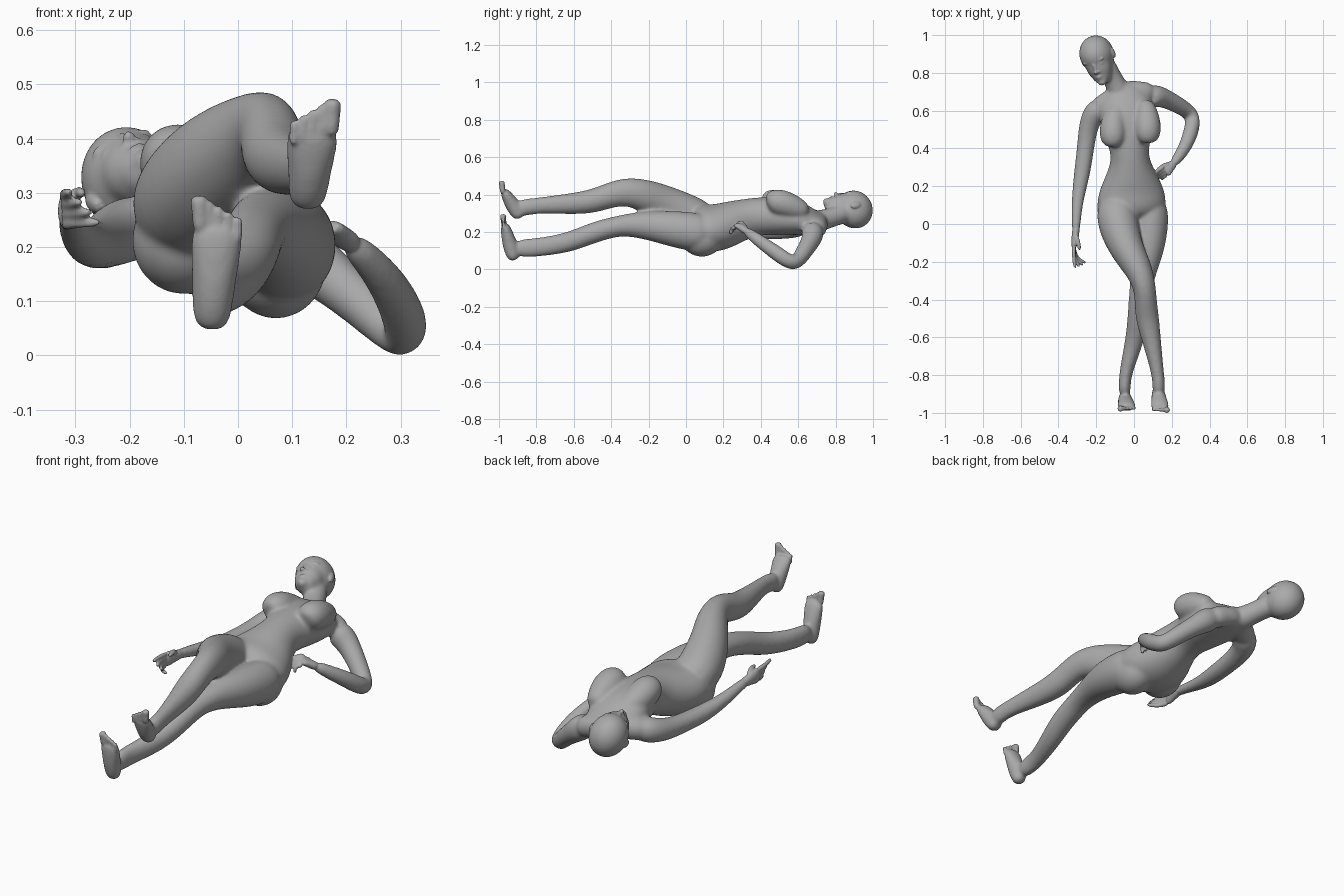
import bpy
import bmesh
import math
from mathutils import Vector, Matrix

if "Cube" in bpy.data.objects:
    bpy.data.objects.remove(bpy.data.objects["Cube"], do_unlink=True)

# One matte grey for the whole figure
COLOUR = (0.4, 0.4, 0.4, 1.0)
grey = bpy.data.materials.new("matte_grey")
grey.use_nodes = True
grey.diffuse_color = COLOUR
grey.node_tree.nodes["Principled BSDF"].inputs["Base Color"].default_value = COLOUR

SIDES = 12
SWELL = 1.06  # makes up for the shrinkage of rounding and softening


def loft(bm, sections, up=(0, 0, 1)):
    """Closed tube through (x, y, z, half width, half depth) sections."""
    points = [Vector(s[:3]) for s in sections]
    rings = []
    for i, section in enumerate(sections):
        ahead = points[min(i + 1, len(points) - 1)]
        behind = points[max(i - 1, 0)]
        tangent = (ahead - behind).normalized()
        side = tangent.cross(Vector(up)).normalized()
        top = side.cross(tangent)
        wide, deep = section[3] * SWELL, section[-1] * SWELL
        ring = []
        for k in range(SIDES):
            a = math.tau * k / SIDES
            ring.append(bm.verts.new(points[i] + side * wide * math.cos(a)
                                     + top * deep * math.sin(a)))
        rings.append(ring)
    for lower, upper in zip(rings, rings[1:]):
        for k in range(SIDES):
            n = (k + 1) % SIDES
            bm.faces.new((lower[k], lower[n], upper[n], upper[k]))
    bm.faces.new(rings[0])
    bm.faces.new(rings[-1])


def ball(bm, centre, radii, frame=Matrix()):
    matrix = frame @ Matrix.Translation(centre) @ Matrix.Diagonal((*radii, 1))
    bmesh.ops.create_uvsphere(bm, u_segments=20, v_segments=14, radius=1, matrix=matrix)


def make_object(name, bm):
    mesh = bpy.data.meshes.new(name)
    bm.to_mesh(mesh)
    bm.free()
    obj = bpy.data.objects.new(name, mesh)
    bpy.context.collection.objects.link(obj)
    return obj


def fuse(obj, voxel, passes):
    """Join overlapping volumes into one soft skin."""
    skin = obj.modifiers.new("fuse", "REMESH")
    skin.mode = "VOXEL"
    skin.voxel_size = voxel
    skin.use_smooth_shade = True
    soften = obj.modifiers.new("soften", "SMOOTH")
    soften.factor = 0.5
    soften.iterations = passes


def bake(bm, voxel=0, passes=0):
    """Rounded, optionally fused, mesh of the given parts."""
    bmesh.ops.recalc_face_normals(bm, faces=bm.faces)
    obj = make_object("draft", bm)
    obj.modifiers.new("round", "SUBSURF").levels = 2
    if voxel:
        fuse(obj, voxel, passes)
    graph = bpy.context.evaluated_depsgraph_get()
    mesh = bpy.data.meshes.new_from_object(obj.evaluated_get(graph))
    bpy.data.objects.remove(obj, do_unlink=True)
    return mesh


core = bmesh.new()     # large forms, softened strongly
details = bmesh.new()  # fingers, toes and face, softened lightly

# Torso
loft(core, [
    (-.005, .01, .23, .11, .08), (-.012, .08, .22, .187, .125),
    (-.013, .17, .22, .175, .125), (-.015, .25, .25, .138, .115),
    (-.02, .33, .274, .1, .103), (-.025, .4, .285, .1, .1),
    (-.03, .48, .285, .13, .1), (-.035, .57, .28, .145, .095),
    (-.045, .64, .265, .145, .078), (-.06, .7, .25, .1, .056),
    (-.075, .75, .255, .05, .045)], up=(.15, 0, 1))

# Breasts slope down from the collar
for x, y in ((-.112, .475), (.072, .495)):
    loft(core, [(x * .8, y + .16, .3, .04), (x * .9, y + .1, .325, .06),
                (x, y + .04, .348, .07), (x, y - .01, .362, .07),
                (x, y - .045, .362, .058), (x, y - .065, .355, .035)])
ball(core, (.07, .085, .167), (.095, .115, .1))
ball(core, (-.1, .085, .212), (.098, .115, .1))

# Shoulder slopes and neck
loft(core, [(-.07, .72, .25, .045), (.03, .705, .235, .05), (.1, .69, .2, .058)])
loft(core, [(-.07, .71, .25, .045), (-.13, .65, .25, .055), (-.21, .6, .235, .058)])
loft(core, [(-.07, .67, .25, .065), (-.095, .74, .265, .053),
            (-.13, .8, .285, .051), (-.165, .87, .31, .056)])

# Right leg, crossing over the left
loft(core, [
    (-.1, .14, .25, .1, .09), (-.088, 0, .29, .11, .113),
    (-.04, -.135, .357, .088, .1), (.026, -.24, .402, .073, .084),
    (.057, -.33, .417, .058, .074), (.063, -.42, .392, .058, .066),
    (.07, -.5, .363, .062, .063), (.092, -.61, .35, .05, .057),
    (.122, -.77, .343, .034, .043), (.132, -.84, .335, .033, .044),
    (.13, -.9, .325, .034, .046)])

# Left leg, straight and lower
loft(core, [
    (.082, .14, .19, .095, .1), (.09, 0, .205, .094, .103),
    (.077, -.135, .227, .083, .086), (.05, -.25, .239, .067, .07),
    (.035, -.35, .234, .058, .054), (.026, -.43, .216, .056, .055),
    (.02, -.52, .187, .055, .054), (0, -.63, .142, .048, .053),
    (-.04, -.77, .12, .035, .05), (-.05, -.84, .115, .031, .05),
    (-.05, -.91, .11, .034, .046)])

# Left arm, bent with the hand at the hip
loft(core, [
    (.07, .67, .22, .06), (.12, .68, .185, .06), (.165, .665, .148, .05),
    (.22, .637, .104, .045), (.27, .608, .058, .042), (.306, .577, .03, .041),
    (.313, .53, .053, .042), (.291, .45, .111, .039), (.25, .37, .168, .032),
    (.2, .31, .215, .025)])

# Right arm, hanging along the side
loft(core, [
    (-.16, .63, .245, .06), (-.22, .585, .228, .06), (-.245, .5, .21, .05),
    (-.257, .4, .205, .045), (-.27, .3, .205, .044), (-.287, .2, .215, .038),
    (-.302, .1, .237, .03), (-.306, 0, .258, .024), (-.309, -.05, .264, .02, .025)])

# Head, built upright in its own frame: x across, y to the crown, z to the face
up = Vector((-.36, .9, .2)).normalized()
across = up.cross(Vector((-.3, -.25, .92))).normalized()
facing = across.cross(up)
frame = Matrix((across, up, facing)).transposed().to_4x4()
frame.translation = (-.198, .9, .32)
ball(core, (0, 0, 0), (.092, .102, .105), frame)
ball(core, (0, -.055, .035), (.07, .092, .066), frame)
ball(core, (0, -.095, .045), (.055, .063, .05), frame)
ball(core, (0, -.138, .075), (.026, .022, .024), frame)
ball(details, (0, -.072, .104), (.012, .01, .015), frame)
ball(details, (0, -.05, .094), (.009, .036, .014), frame)
ball(details, (0, -.102, .087), (.021, .006, .013), frame)
ball(details, (0, -.113, .085), (.018, .006, .013), frame)
for s in (-1, 1):
    ball(details, (s * .034, -.014, .08), (.027, .008, .014), frame)
    ball(details, (s * .034, -.036, .078), (.017, .008, .013), frame)
    ball(details, (s * .013, -.074, .093), (.007, .007, .01), frame)
    ball(details, (s * .088, -.02, -.005), (.01, .03, .018), frame)


# Feet: heel to toe base, then five toes from big to small
def foot(heel, toe, inner):
    heel, toe = Vector(heel), Vector(toe)
    profile = ((0, .028, .022), (.15, .037, .038), (.45, .04, .041),
               (.75, .049, .031), (1, .049, .019))
    loft(core, [(*heel.lerp(toe, t), w, d) for t, w, d in profile], up=(0, 1, 0))
    along = Vector((.05 * inner, -.1, 1)).normalized()
    for i in range(5):
        root = toe + Vector((inner * (.032 - .0175 * i), 0, -.016 - .005 * i))
        size = .0155 if i == 0 else .0105 - .0005 * i
        reach = .06 - .005 * i
        tube = [(*(root + along * reach * t), size * w)
                for t, w in ((-.2, 1), (.5, .9), (.85, 1.1), (1, .7))]
        loft(details, tube, up=(0, 1, 0))


foot((.126, -.883, .272), (.14, -.98, .43), 1)
foot((-.05, -.918, .045), (-.037, -.973, .252), -1)


# Hands: palm, four curling fingers and a thumb
def hand(wrist, knuckle, spread, palm, reach, curl):
    wrist, knuckle = Vector(wrist), Vector(knuckle)
    spread, palm = Vector(spread).normalized(), Vector(palm).normalized()
    forward = (knuckle - wrist).normalized()
    loft(details, [(*wrist.lerp(knuckle, t), w, d) for t, w, d in
                   ((-.3, .02, .02), (.3, .026, .019), (.7, .037, .017), (1, .036, .013))],
         up=palm)
    for i in range(4):
        start = knuckle + spread * .018 * (1.5 - i) - forward * .012
        bend = curl + .12 * i
        tube = [(*start, .011)]
        for step in (1, 2, 3):
            a = bend * (step - .5)
            start = start + (forward * math.cos(a) + palm * math.sin(a)) * reach / 3
            tube.append((*start, .011 - .001 * step))
        loft(details, tube, up=spread)
    root = wrist.lerp(knuckle, .3) + spread * .014
    loft(details, [
        (*root, .014), (*(root + forward * .03 + spread * .02 + palm * .015), .012),
        (*(root + forward * .06 + spread * .02 + palm * .028), .01),
        (*(root + forward * .085 + spread * .016 + palm * .032), .008)], up=spread)


hand((-.307, -.03, .262), (-.319, -.13, .268), (0, .1, 1), (1, 0, 0), .125, .12)
hand((.205, .315, .21), (.158, .278, .24), (-.25, .65, .4), (-.3, -.3, -.9), .065, .5)

# Join everything into one continuous skin
whole = bmesh.new()
for part in (bake(core, .007, 22), bake(details)):
    whole.from_mesh(part)
    bpy.data.meshes.remove(part)
figure = make_object("figure", whole)
figure.data.materials.clear()
figure.data.materials.append(grey)
fuse(figure, .0045, 5)
